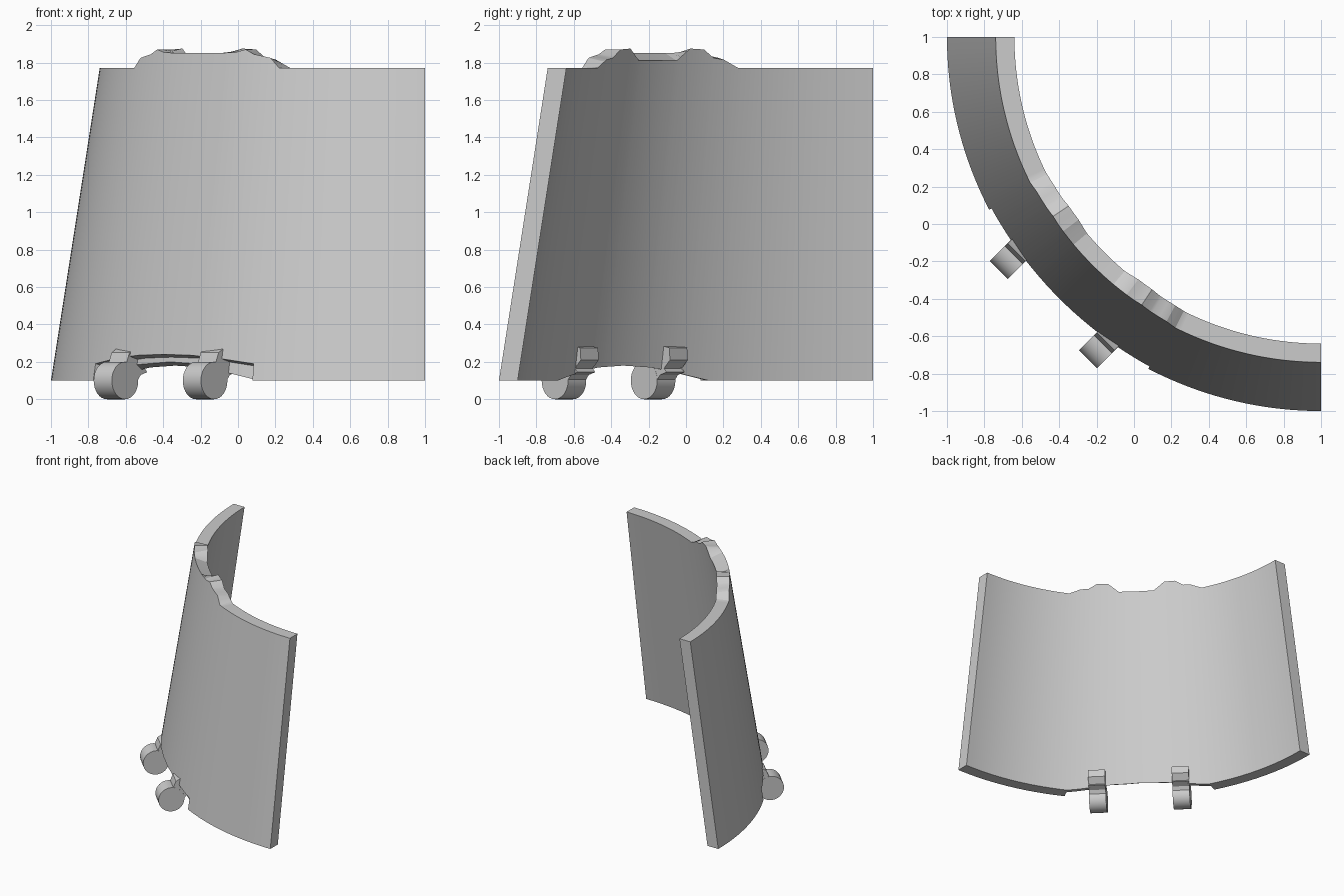
import bpy, bmesh, math
from mathutils import Matrix, Vector

cube = bpy.data.objects.get("Cube")
if cube:
    bpy.data.objects.remove(cube, do_unlink=True)

grey = bpy.data.materials.new("plain_grey")
grey.use_nodes = True
GREY = (0.6, 0.6, 0.6, 1)
grey.diffuse_color = GREY
grey.node_tree.nodes["Principled BSDF"].inputs["Base Color"].default_value = GREY

# Local frame: x points outward along the panel's middle, y along its width
PLACE = Matrix.Translation((1, 1, 0)) @ Matrix.Rotation(math.radians(225), 4, "Z")
BASE, TOP, THICK, SLOPE = 0.10, 1.77, 0.10, 0.156


def finish(name, bm, angle):
    bmesh.ops.recalc_face_normals(bm, faces=bm.faces)
    bm.transform(PLACE)
    mesh = bpy.data.meshes.new(name)
    bm.to_mesh(mesh)
    bm.free()
    obj = bpy.data.objects.new(name, mesh)
    bpy.context.collection.objects.link(obj)
    mesh.materials.append(grey)
    bpy.ops.object.select_all(action="DESELECT")
    obj.select_set(True)
    bpy.context.view_layer.objects.active = obj
    bpy.ops.object.shade_smooth_by_angle(angle=math.radians(angle))
    return obj


def lerp_profile(points, a):
    """Height at angle a from (angle, height) pairs, clamped at both ends."""
    if a <= points[0][0]:
        return points[0][1]
    for (a0, z0), (a1, z1) in zip(points, points[1:]):
        if a <= a1:
            return z0 + (z1 - z0) * (a - a0) / (a1 - a0)
    return points[-1][1]


# Edge heights by angle from the middle; both halves mirror each other
NOTCH = 17.5
top_outer = [(5, 1.85), (9, 1.855), (11.2, 1.87), (13, 1.845), (16.5, 1.825), (18.4, TOP)]
top_inner = [(5, 1.81), (8, 1.875), (11.2, 1.87), (13.5, 1.825), (15.8, 1.815), (19, TOP)]
notch_outer = [(0, 0.24), (6, 0.235), (12, 0.215), (NOTCH, 0.19)]
notch_inner = [(0, 0.18), (6, 0.17), (10, 0.15), (NOTCH, BASE)]
lip_low = [(0, 0.20), (8, 0.185), (10, 0.155), (NOTCH, BASE + 0.002)]


def section(angle):
    a = abs(angle)
    cut = a <= NOTCH
    zo = lerp_profile(notch_outer, a) if cut else BASE
    zi = lerp_profile(notch_inner, a) if cut else BASE
    zl = lerp_profile(lip_low, a) if cut else BASE
    zm = max(zo - 0.015, zl + 0.002) if cut else BASE
    mid = THICK * 0.6
    ring = [(0, lerp_profile(top_outer, a)), (THICK, lerp_profile(top_inner, a)),
            (THICK, zi), (mid, zl), (mid, zm), (0, zo)]
    t = math.radians(angle)
    points = []
    for depth, z in ring:
        r = 2 - depth - SLOPE * (z - BASE)
        points.append((r * math.cos(t), r * math.sin(t), z))
    return points


# Curved leaning panel with interlocking top edge and notched foot
angles = {i * 1.5 for i in range(31)} | {NOTCH, NOTCH + 0.03}
for profile in (top_outer, top_inner, notch_inner, lip_low):
    angles |= {a for a, z in profile}
angles = sorted(angles | {-a for a in angles})
bm = bmesh.new()
columns = [[bm.verts.new(p) for p in section(a)] for a in angles]
for c0, c1 in zip(columns, columns[1:]):
    for i in range(len(c0)):
        j = (i + 1) % len(c0)
        bm.faces.new((c0[i], c0[j], c1[j], c1[i]))
for c in (columns[0], columns[-1]):
    bm.faces.new(c)
bmesh.ops.remove_doubles(bm, verts=bm.verts, dist=0.0001)
finish("curved_panel", bm, 15)

# Two rollers, each with a hook gripping the panel's foot
WIDTH = 0.137
hook_profile = [(1.99, 0.18), (1.985, 0.20), (1.965, 0.25), (1.93, 0.27), (1.86, 0.285),
                (1.81, 0.275), (1.805, 0.21), (1.85, 0.165), (1.83, 0.145),
                (1.88, 0.13), (1.92, 0.08), (1.99, 0.08)]
for side, label in ((1, "left"), (-1, "right")):
    y = side * 0.337
    bm = bmesh.new()
    spin = Matrix.Translation((2.0, y, 0.1)) @ Matrix.Rotation(math.pi / 2, 4, "X")
    bmesh.ops.create_cone(bm, cap_ends=True, segments=32, radius1=0.1, radius2=0.1,
                          depth=WIDTH, matrix=spin)
    finish(label + "_roller", bm, 30)

    bm = bmesh.new()
    face = bm.faces.new([bm.verts.new((u, y - WIDTH / 2 + 0.001, z)) for u, z in hook_profile])
    grown = bmesh.ops.extrude_face_region(bm, geom=[face])["geom"]
    verts = [v for v in grown if isinstance(v, bmesh.types.BMVert)]
    bmesh.ops.translate(bm, verts=verts, vec=Vector((0, WIDTH - 0.002, 0)))
    finish(label + "_hook", bm, 20)
